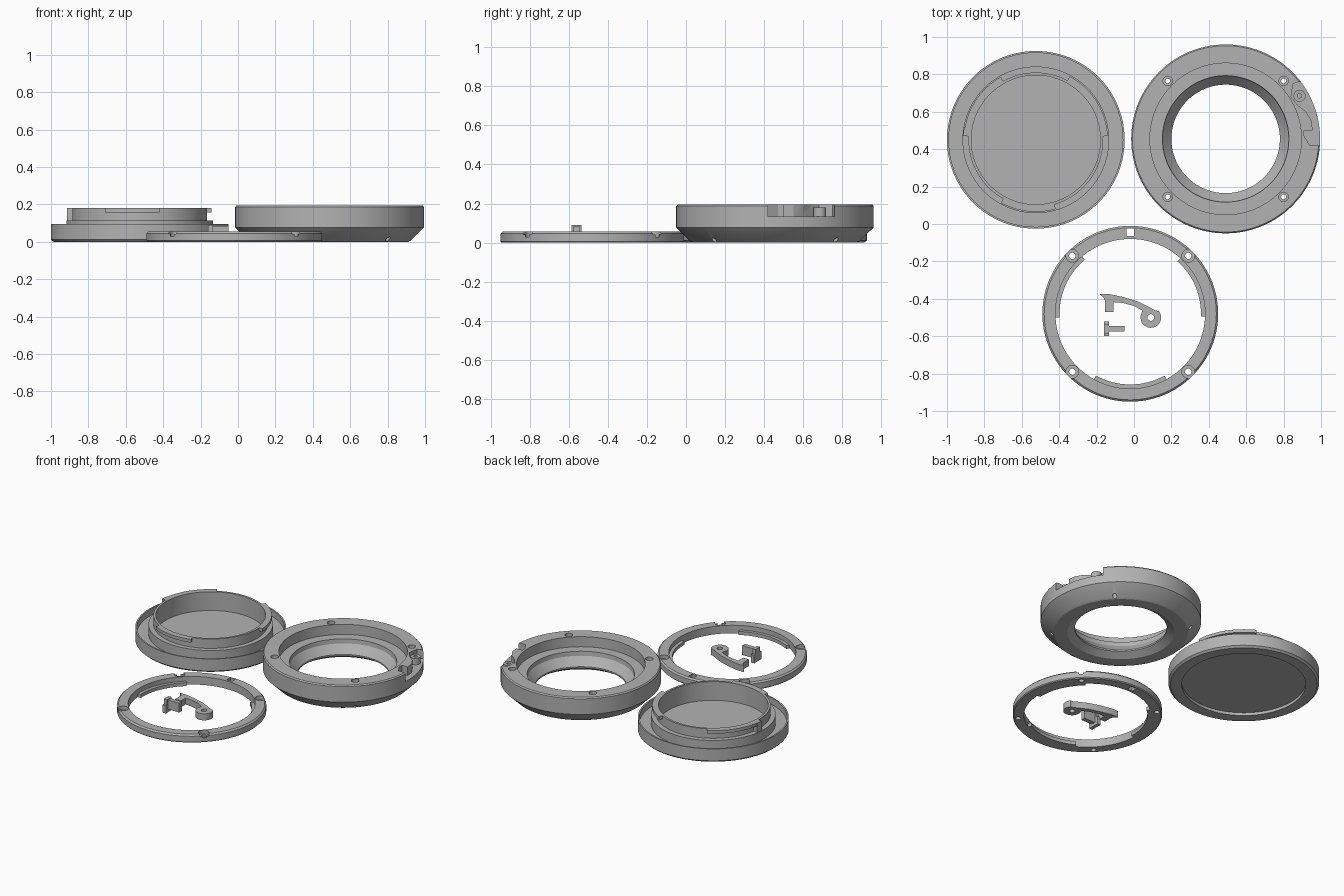
import bpy, bmesh
from math import sin, cos, pi, radians

cube = bpy.data.objects.get("Cube")
if cube:
    bpy.data.objects.remove(cube, do_unlink=True)

grey = bpy.data.materials.new("plain grey")
grey.use_nodes = True
GREY = (0.45, 0.45, 0.45, 1)
grey.diffuse_color = GREY
grey.node_tree.nodes["Principled BSDF"].inputs["Base Color"].default_value = GREY


def finish(bm, name, at=(0, 0)):
    bmesh.ops.recalc_face_normals(bm, faces=bm.faces)
    mesh = bpy.data.meshes.new(name)
    bm.to_mesh(mesh)
    bm.free()
    mesh.materials.append(grey)
    ob = bpy.data.objects.new(name, mesh)
    ob.location = (at[0], at[1], 0)
    bpy.context.collection.objects.link(ob)
    return ob


def lathe(name, profile, at, steps=112):
    """Revolve a radius/height profile about the vertical axis."""
    bm = bmesh.new()
    rings = []
    for i in range(steps):
        a = 2 * pi * i / steps
        rings.append([bm.verts.new((r * cos(a), r * sin(a), z)) for r, z in profile])
    n = len(profile)
    spans = n - 1 if profile[0][0] == 0 else n
    for i in range(steps):
        a, b = rings[i], rings[(i + 1) % steps]
        for j in range(spans):
            k = (j + 1) % n
            bm.faces.new((a[j], b[j], b[k], a[k]))
    bmesh.ops.remove_doubles(bm, verts=bm.verts, dist=1e-5)
    return finish(bm, name, at)


def prism(name, points, z0, z1, at=(0, 0)):
    bm = bmesh.new()
    low = [bm.verts.new((x, y, z0)) for x, y in points]
    high = [bm.verts.new((x, y, z1)) for x, y in points]
    bm.faces.new(low)
    bm.faces.new(high)
    for i in range(len(points)):
        k = (i + 1) % len(points)
        bm.faces.new((low[i], low[k], high[k], high[i]))
    return finish(bm, name, at)


def arc(r, a0, a1, n=20, c=(0, 0)):
    steps = [radians(a0 + (a1 - a0) * i / n) for i in range(n + 1)]
    return [(c[0] + r * cos(a), c[1] + r * sin(a)) for a in steps]


def sector(name, r0, r1, a0, a1, z0, z1, at):
    return prism(name, arc(r0, a0, a1) + arc(r1, a1, a0), z0, z1, at)


def disc(name, r, z0, z1, at, n=24):
    return prism(name, arc(r, 0, 360, n)[:-1], z0, z1, at)


def box(name, x0, x1, y0, y1, z0, z1, at=(0, 0)):
    return prism(name, [(x0, y0), (x1, y0), (x1, y1), (x0, y1)], z0, z1, at)


def cut(ob, cutter):
    cutter.hide_render = True
    mod = ob.modifiers.new("cut", "BOOLEAN")
    mod.operation = "DIFFERENCE"
    mod.solver = "EXACT"
    mod.object = cutter
    bpy.context.view_layer.objects.active = ob
    bpy.ops.object.modifier_apply(modifier=mod.name)
    bpy.data.objects.remove(cutter, do_unlink=True)


def screw_spots(c, d=0.31):
    return [(c[0] + sx * d, c[1] + sy * d) for sx in (-1, 1) for sy in (-1, 1)]


# Cap: shallow tray with a raised collar and three locking tabs
CAP = (-0.525, 0.45)
lathe("cap", [(0, .02), (.39, .02), (.39, 0), (.462, 0), (.475, .012),
              (.475, .095), (.465, .095), (.465, .05), (.392, .05),
              (.392, .115), (.36, .115), (.36, .18), (.345, .18),
              (.345, .05), (0, .05)], CAP)
for side, a0, a1 in (("left", 3, 62), ("right", 119, 177), ("front", 241, 286)):
    sector("cap_tab_" + side, .352, .385, a0, a1, .158, .18, CAP)
sector("cap_stop", .352, .389, 170, 177, .11, .18, CAP)

# Adapter body: bevelled ring with a stepped bore
BODY = (0.49, 0.455)
body = lathe("adapter_body", [(.337, 0), (.42, 0), (.432, .006), (.505, .078),
                              (.505, .187), (.498, .195), (.405, .195),
                              (.405, .125), (.338, .125), (.335, .095),
                              (.29, .04), (.29, .03)], BODY)
for spot in screw_spots(BODY):
    cut(body, disc("counterbore", .025, .165, .3, spot))
    cut(body, disc("screw_hole", .013, -.1, .25, spot))

# Lever pocket, open to the outer rim
pocket = [(.85, .75), (.84, .68), (.87, .64), (.92, .60), (.95, .55), (.955, .50),
          (.91, .50), (.91, .47), (.94, .42), (1.1, .42), (1.1, .76), (.88, .76)]
cut(body, prism("lever_pocket", pocket, .135, .3))
boss = disc("pivot_boss", .032, .12, .18, (.885, .685))
cut(boss, disc("pivot_hole", .012, .14, .3, (.885, .685)))

# Bayonet ring with sunk screws and three inner tabs
RING = (-0.02, -0.48)
ring = lathe("bayonet_ring", [(.40, 0), (.464, 0), (.47, .006), (.47, .046),
                              (.46, .056), (.40, .056)], RING)
for spot in screw_spots(RING):
    cut(ring, disc("countersink", .034, .03, .2, spot))
    cut(ring, disc("screw_hole", .017, -.1, .2, spot))
for a in range(45, 360, 90):
    channel = box("screw_channel", .43, .55, -.03, .03, .042, .2, RING)
    channel.rotation_euler.z = radians(a)
    bpy.context.view_layer.update()
    cut(ring, channel)
cut(ring, box("lock_hole", -.02, .02, .415, .455, -.1, .2, RING))
for side, a0, a1 in (("left", -2, 48), ("right", 130, 183), ("front", 241, 299)):
    sector("ring_tab_" + side, .378, .405, a0, a1, 0, .024, RING)

# Release lever
PIVOT = (.09, -.50)
outline = [(.045, -.463), (.0, -.438), (-.06, -.422), (-.11, -.418),
           (-.11, -.47), (-.155, -.47), (-.155, -.41), (-.163, -.392),
           (-.185, -.375), (-.13, -.375), (-.06, -.39), (.02, -.414),
           (.07, -.438), (.115, -.463)]
lever = prism("release_lever", outline + arc(.055, 40, -200, 20, PIVOT), 0, .045)
cut(lever, disc("pivot_hole", .018, -.1, .2, PIVOT))

# Lock pin: headed peg lying flat
box("pin_stem", -.14, -.05, -.575, -.545, .02, .085)
box("pin_head", -.16, -.135, -.60, -.52, 0, .055)
box("pin_head_crown", -.16, -.135, -.585, -.535, .05, .09)

# Smooth round walls while keeping crisp edges
bpy.context.view_layer.update()
for ob in bpy.context.collection.objects:
    if ob.type == "MESH" and ob.data.materials and ob.data.materials[0] == grey:
        bpy.ops.object.select_all(action="DESELECT")
        ob.select_set(True)
        bpy.context.view_layer.objects.active = ob
        bpy.ops.object.shade_smooth_by_angle(angle=radians(25))
